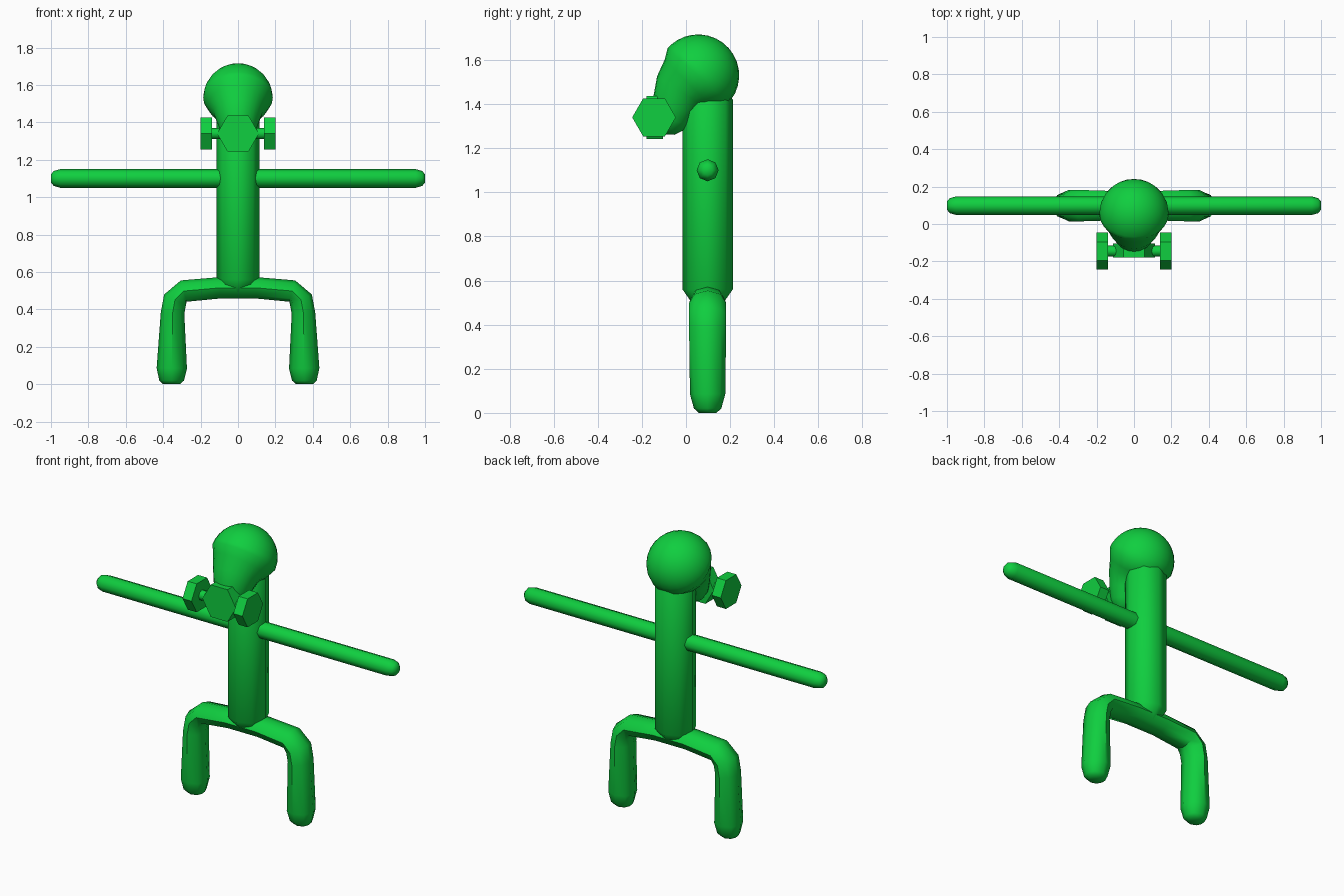
import bpy
import bmesh
from math import sin, cos, pi, radians
from mathutils import Vector

if "Cube" in bpy.data.objects:
    bpy.data.objects.remove(bpy.data.objects["Cube"], do_unlink=True)

GREEN = (0.005, 0.62, 0.05, 1.0)
green = bpy.data.materials.new("bright green")
green.use_nodes = True
green.diffuse_color = GREEN
green.node_tree.nodes["Principled BSDF"].inputs["Base Color"].default_value = GREEN


def tube(name, rings, side, sides=8, smooth=True):
    """Loft rings of (centre, radius, radius along side) into a closed tube."""
    side = Vector(side)
    centres = [Vector(r[0]) for r in rings]
    bm = bmesh.new()
    loops = []
    for i, (_, r, rs) in enumerate(rings):
        ahead = centres[min(i + 1, len(rings) - 1)]
        behind = centres[max(i - 1, 0)]
        across = (ahead - behind).normalized().cross(side).normalized()
        loops.append([bm.verts.new(centres[i] + across * r * cos(a) + side * rs * sin(a))
                      for a in (2 * pi * k / sides for k in range(sides))])
    for low, high in zip(loops, loops[1:]):
        for k in range(sides):
            n = (k + 1) % sides
            bm.faces.new((low[k], low[n], high[n], high[k]))
    bm.faces.new(loops[0])
    bm.faces.new(loops[-1])
    bmesh.ops.recalc_face_normals(bm, faces=bm.faces)
    mesh = bpy.data.meshes.new(name)
    bm.to_mesh(mesh)
    bm.free()
    mesh.materials.append(green)
    obj = bpy.data.objects.new(name, mesh)
    bpy.context.collection.objects.link(obj)
    if smooth:
        bpy.ops.object.select_all(action="DESELECT")
        obj.select_set(True)
        bpy.context.view_layer.objects.active = obj
        bpy.ops.object.shade_smooth_by_angle(angle=radians(50))
    return obj


X, Y, Z = (1, 0, 0), (0, 1, 0), (0, 0, 1)
MID = 0.098

# Torso with a tapered bottom
torso = [(0.465, 0.02), (0.49, 0.065), (0.56, 0.114), (1.42, 0.114), (1.48, 0.08)]
tube("torso", [((0, MID, z), r, r) for z, r in torso], X)

# Head: round skull flowing into a narrower jaw at the front
R = 0.186
skull = []
for k in range(9):
    a = max(0.02, k / 8 * pi / 2)
    skull.append(((0, 0.055 + 0.6 * R * cos(a), 1.53 + 0.8 * R * cos(a)),
                  R * sin(a), R * sin(a)))
jaw = [(0.015, 1.49, 0.158), (-0.02, 1.455, 0.132), (-0.05, 1.388, 0.106),
       (-0.068, 1.325, 0.085), (-0.072, 1.285, 0.058), (-0.073, 1.262, 0.02)]
tube("head", skull + [((0, y, z), r, r) for y, z, r in jaw], X, 24)

# Arms
for label, s in (("left", 1), ("right", -1)):
    arm = [(0.06, 0.05), (0.95, 0.05), (0.985, 0.04), (1.0, 0.022)]
    tube(label + "_arm", [((s * x, MID, 1.1), r, r) for x, r in arm], Z)

# Legs: one bowed tube from foot to foot
half = [(0.355, 0.0, 0.045, 0.04), (0.355, 0.02, 0.066, 0.062),
        (0.354, 0.085, 0.081, 0.08), (0.35, 0.38, 0.063, 0.084),
        (0.337, 0.45, 0.065, 0.084), (0.29, 0.498, 0.059, 0.084),
        (0.1, 0.515, 0.057, 0.078)]
path = [((x, MID, z), r, rs) for x, z, r, rs in half]
path += [((-c[0], c[1], c[2]), r, rs) for c, r, rs in reversed(path)]
tube("legs", path, Y)

# Hexagonal mouthpiece with an axle and two end discs
FY, FZ = -0.145, 1.34
tube("front_disc", [((0, -0.18, FZ), 0.112, 0.112), ((0, -0.105, FZ), 0.112, 0.112)],
     Z, 6, False)
tube("axle", [((x, FY, FZ), 0.03, 0.03) for x in (-0.15, 0.15)], Z)
for label, s in (("left", 1), ("right", -1)):
    tube(label + "_disc", [((s * x, FY, FZ), 0.099, 0.099) for x in (0.14, 0.2)],
         Z, 6, False)
